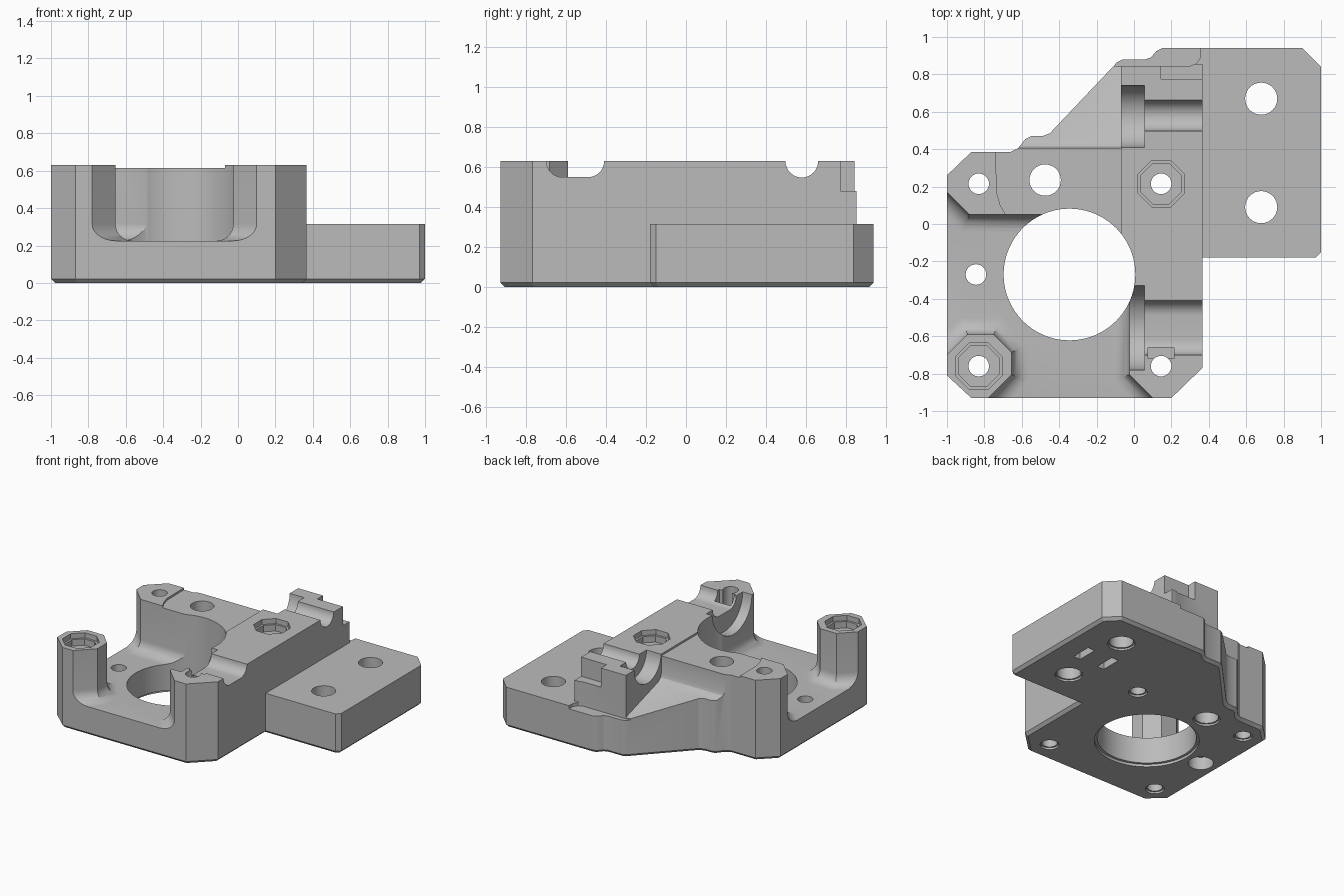
import bpy
import bmesh
import math

cube = bpy.data.objects.get("Cube")
if cube:
    bpy.data.objects.remove(cube, do_unlink=True)

grey = bpy.data.materials.new("mid grey")
grey.use_nodes = True
grey.diffuse_color = (0.5, 0.5, 0.5, 1)
grey.node_tree.nodes["Principled BSDF"].inputs["Base Color"].default_value = (0.5, 0.5, 0.5, 1)

TOP = 0.63
ABOVE = 0.8


def prism(name, pts, lo, hi, axis="z", bevel=0, segments=1):
    """Extrude a 2D outline along z or x, optionally bevelling the lower rim."""
    bm = bmesh.new()
    place = (lambda a, b, h: (a, b, h)) if axis == "z" else (lambda a, b, h: (h, a, b))
    low = [bm.verts.new(place(a, b, lo)) for a, b in pts]
    high = [bm.verts.new(place(a, b, hi)) for a, b in pts]
    bm.faces.new(low)
    bm.faces.new(high)
    for i in range(len(pts)):
        j = (i + 1) % len(pts)
        bm.faces.new((low[i], low[j], high[j], high[i]))
    bmesh.ops.recalc_face_normals(bm, faces=bm.faces[:])
    if bevel:
        rim = [e for e in bm.edges if all(v in low for v in e.verts)]
        bmesh.ops.bevel(bm, geom=rim, offset=bevel, segments=segments,
                        profile=0.5, affect="EDGES")
    mesh = bpy.data.meshes.new(name)
    bm.to_mesh(mesh)
    bm.free()
    ob = bpy.data.objects.new(name, mesh)
    bpy.context.collection.objects.link(ob)
    mesh.materials.append(grey)
    return ob


def ring(a, b, r, n=48, turn=0.0):
    return [(a + r * math.cos(turn + math.tau * i / n),
             b + r * math.sin(turn + math.tau * i / n)) for i in range(n)]


def rect(a0, a1, b0, b1):
    return [(a0, b0), (a1, b0), (a1, b1), (a0, b1)]


# Plate outline with its chamfered lower rim
outline = [(-1, -0.81), (-0.87, -0.93), (0.2, -0.93), (0.365, -0.77),
           (0.365, -0.18), (0.97, -0.18), (1, -0.15), (1, 0.84), (0.9, 0.94),
           (0.15, 0.94), (0.12, 0.925), (0.09, 0.89), (0.06, 0.88),
           (-0.06, 0.88), (-0.09, 0.865), (-0.45, 0.485), (-0.49, 0.47),
           (-0.55, 0.47), (-0.58, 0.455), (-0.62, 0.405), (-0.66, 0.385),
           (-0.87, 0.385), (-1, 0.26)]
body = prism("mounting_block", outline, 0, TOP, bevel=0.022)


def cut(name, pts, lo, hi, axis="z", bevel=0, segments=1):
    cutter = prism(name, pts, lo, hi, axis, bevel, segments)
    cutter.hide_render = True
    bpy.context.view_layer.objects.active = body
    mod = body.modifiers.new(name, "BOOLEAN")
    mod.operation = "DIFFERENCE"
    mod.solver = "EXACT"
    mod.object = cutter
    bpy.ops.object.modifier_apply(modifier=name)
    bpy.data.objects.remove(cutter, do_unlink=True)


# Low side flange and the ledge behind the ridge
cut("flange_step", rect(0.366, 1.2, -0.4, 1.2), 0.315, ABOVE)
cut("rear_step", rect(0.2, 0.4, 0.855, 1.2), 0.315, ABOVE)
cut("rear_ledge", [(-0.2, 0.845), (0.3, 0.845), (0.335, 0.86), (0.355, 0.89),
                   (0.36, 1.1), (-0.2, 1.1)], 0.29, ABOVE)
cut("ridge_notch", rect(0.145, 0.5, 0.775, 1.0), 0.48, ABOVE)

# Sloping rear shoulder and the slightly lower deck beside the ridge
cut("rear_shoulder", [(0.405, ABOVE), (0.405, 0.48), (0.415, 0.45), (0.445, 0.425),
                      (0.88, 0.29), (1.1, 0.29), (1.1, ABOVE)], -1.2, -0.07, "x")
cut("deck", [(-0.68, -0.1), (-0.68, 0.04), (-0.715, 0.1), (-0.735, 0.17), (-0.74, 0.5),
             (-0.07, 0.5), (-0.07, -0.1)][::-1], 0.615, ABOVE)

# Open pocket that leaves the corner posts, with a rounded floor
pocket = [(-1.2, -0.9), (-0.89, -0.59), (-0.75, -0.59), (-0.655, -0.685),
          (-0.655, -0.805), (-0.98, -1.13), (0.3, -1.13), (-0.025, -0.805),
          (-0.025, -0.27), (-0.345, -0.27), (-0.345, 0.05), (-0.88, 0.05), (-1.3, 0.47)]
cut("pocket", pocket, 0.225, ABOVE, bevel=0.09, segments=7)

# Main bore with a chamfered mouth underneath
cut("bore", ring(-0.345, -0.27, 0.352, 96), -0.1, ABOVE)

# Shaft channels across the ridge
trough = [(-0.70, ABOVE)]
trough += [(-0.62 - 0.08 * math.cos(t * math.pi / 16), TOP - 0.08 * math.sin(t * math.pi / 16))
           for t in range(9)]
trough += [(-0.49 + 0.08 * math.sin(t * math.pi / 16), TOP - 0.08 * math.cos(t * math.pi / 16))
           for t in range(9)]
trough += [(-0.41, ABOVE)]
cut("front_channel", trough, 0, 0.5, "x")
cut("front_seat", ring(-0.555, TOP, 0.225), -0.1, 0.055, "x")
cut("rear_channel", ring(0.58, TOP, 0.082), 0, 0.5, "x")
cut("rear_seat", ring(0.575, TOP, 0.165), -0.2, 0.055, "x")
cut("post_slot", rect(0.075, 0.215, -0.72, -0.66), 0.52, ABOVE)

# Octagonal nut recesses
for x, y in ((0.145, 0.215), (-0.83, -0.76)):
    for half, floor in ((0.124, 0.59), (0.108, 0.54)):
        radius = half / math.cos(math.pi / 8)
        cut("nut_recess", ring(x, y, radius, 8, math.pi / 8), floor, ABOVE)

# Screw holes, each slightly widened at the underside
holes = [(-0.83, 0.215, 0.055), (-0.845, -0.27, 0.055), (-0.83, -0.76, 0.055),
         (0.145, -0.76, 0.055), (0.145, 0.215, 0.055), (-0.475, 0.235, 0.084),
         (0.68, 0.67, 0.086), (0.68, 0.09, 0.086)]
for x, y, r in holes:
    cut("screw_hole", ring(x, y, r, 32), -0.1, ABOVE)
    cut("hole_mouth", ring(x, y, r + 0.012, 32), -0.1, 0.015)
cut("bore_mouth", ring(-0.345, -0.27, 0.372, 96), -0.1, 0.02)
cut("head_recess", ring(-0.845, -0.27, 0.09, 32), -0.1, 0.1)

# Small slots under the flange
for x in (0.57, 0.79):
    cut("flange_slot", rect(x - 0.03, x + 0.03, 0.31, 0.47), -0.1, 0.1)

# Smooth curved walls, crisp edges
bpy.ops.object.select_all(action="DESELECT")
body.select_set(True)
bpy.context.view_layer.objects.active = body
bpy.ops.object.shade_smooth_by_angle(angle=math.radians(25))
